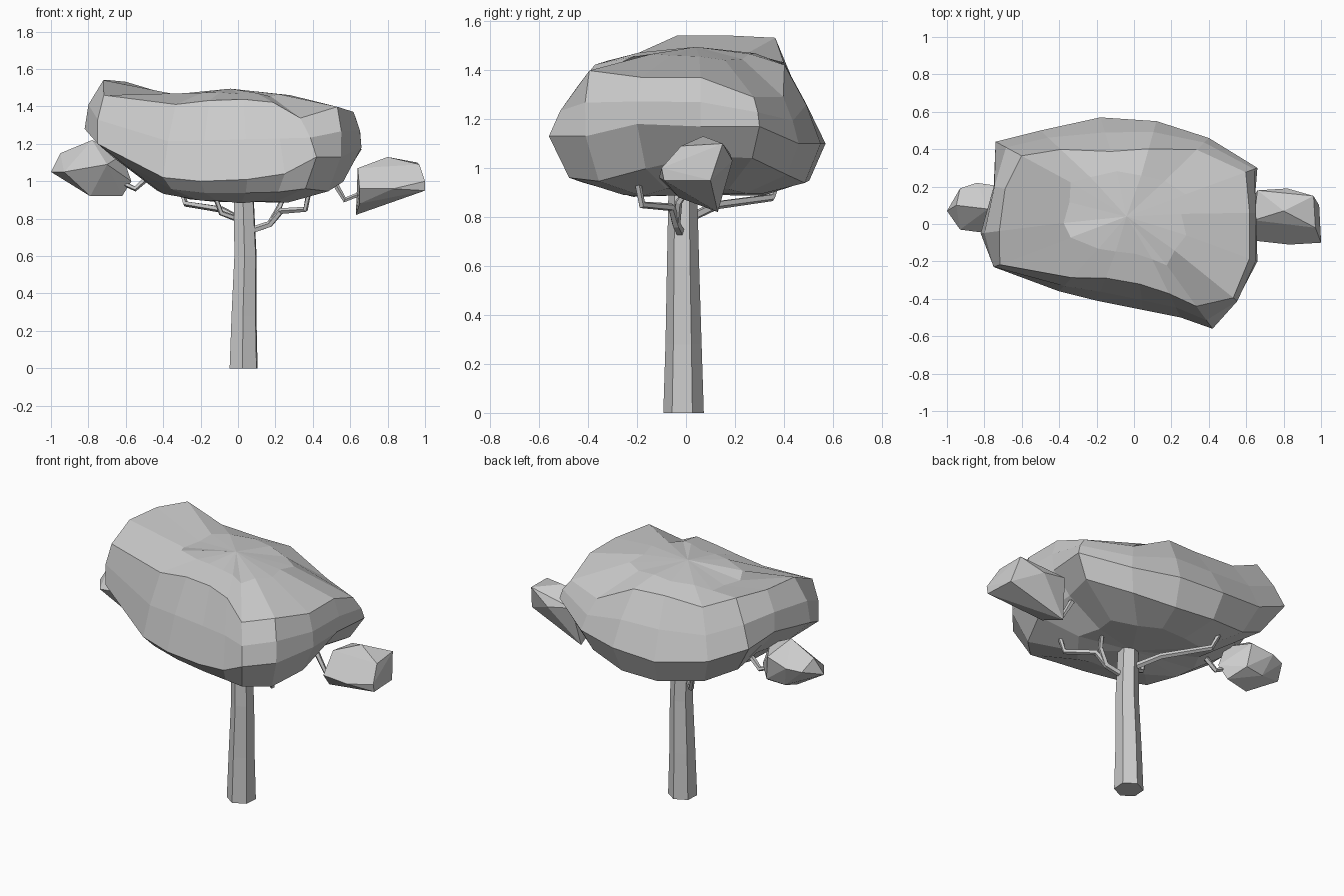
import bpy, bmesh, math, random
from mathutils import Vector
random.seed(4)


def add_object(name, bm):
    bmesh.ops.recalc_face_normals(bm, faces=bm.faces)
    me = bpy.data.meshes.new(name)
    bm.to_mesh(me)
    bm.free()
    ob = bpy.data.objects.new(name, me)
    bpy.context.collection.objects.link(ob)
    return ob


def loft(name, rings, tips=(None, None)):
    """Skin a stack of equal rings; close the ends with a tip point or a flat cap."""
    bm = bmesh.new()
    vr = [[bm.verts.new(p) for p in r] for r in rings]
    n = len(rings[0])
    for a, b in zip(vr, vr[1:]):
        for i in range(n):
            j = (i + 1) % n
            bm.faces.new((a[i], a[j], b[j], b[i]))
    for ring, tip in zip((vr[0], vr[-1]), tips):
        if tip is None:
            bm.faces.new(ring)
        else:
            t = bm.verts.new(tip)
            for i in range(n):
                bm.faces.new((ring[i], ring[(i + 1) % n], t))
    return add_object(name, bm)


def hull(name, pts):
    bm = bmesh.new()
    for p in pts:
        bm.verts.new(p)
    bmesh.ops.convex_hull(bm, input=bm.verts)
    bmesh.ops.dissolve_limit(bm, angle_limit=math.radians(6), verts=bm.verts, edges=bm.edges)
    return add_object(name, bm)


def branch(name, pts, r=0.015):
    rings = []
    pts = [Vector(p) for p in pts]
    for i, p in enumerate(pts):
        d = (pts[min(i + 1, len(pts) - 1)] - pts[max(i - 1, 0)]).normalized()
        u = d.cross(Vector((0.3, 1, 0.1))).normalized()
        v = d.cross(u)
        rr = r * (1.15 - 0.3 * i / (len(pts) - 1))
        rings.append([p + rr * (u * math.cos(k * math.tau / 5) + v * math.sin(k * math.tau / 5))
                      for k in range(5)])
    loft(name, rings)


# Trunk: tapered, slightly bent six-sided column (x, y, z, radius)
trunk = []
for x, y, z, r in [(0.03, -0.01, 0, 0.083), (0.032, -0.01, 0.28, 0.074),
                   (0.040, -0.012, 0.6, 0.066), (0.03, -0.013, 0.95, 0.058)]:
    trunk.append([(x + r * math.cos(a + 0.45), y + r * math.sin(a + 0.45), z)
                  for a in (k * math.tau / 6 for k in range(6))])
loft("trunk", trunk)

# Main crown: widest outline x, y; its height; upper edge height; lower edge height;
# inward scale of the upper edge
outline = [
    (0.64, 0.06, 1.17, 1.37, 1.05, 0.96), (0.66, 0.30, 1.17, 1.29, 1.04, 0.90),
    (0.40, 0.46, 1.10, 1.29, 0.97, 0.84), (0.12, 0.55, 1.10, 1.42, 0.94, 0.70),
    (-0.18, 0.57, 1.10, 1.43, 0.95, 0.65), (-0.50, 0.50, 1.16, 1.43, 1.00, 0.78),
    (-0.74, 0.44, 1.28, 1.53, 1.10, 0.80), (-0.75, 0.20, 1.30, 1.54, 1.12, 0.92),
    (-0.82, -0.05, 1.28, 1.54, 1.13, 0.87), (-0.75, -0.23, 1.20, 1.46, 1.10, 0.95),
    (-0.40, -0.36, 1.02, 1.41, 0.96, 0.82), (-0.20, -0.41, 1.00, 1.43, 0.94, 0.74),
    (0.05, -0.46, 1.01, 1.44, 0.94, 0.72), (0.25, -0.50, 1.04, 1.42, 0.94, 0.76),
    (0.42, -0.56, 1.13, 1.34, 0.96, 0.80), (0.55, -0.41, 1.13, 1.40, 0.95, 0.96),
    (0.66, -0.20, 1.18, 1.37, 1.00, 0.93)]
cx, cy = -0.02, 0.05


def crown_ring(scale, height, jitter):
    ring = []
    for x, y, zm, zt, zb, u in outline:
        s = scale(u, zb) + random.uniform(-jitter, jitter)
        ring.append((cx + (x - cx) * s, cy + (y - cy) * s, height(zm, zt, zb)
                     + random.uniform(-jitter, jitter) * 0.3))
    return ring


loft("crown", [
    crown_ring(lambda u, b: 0.5, lambda m, t, b: 0.89 + (b - 0.94) * 0.3, 0.03),
    crown_ring(lambda u, b: 0.87 if b < 1.05 else 0.82, lambda m, t, b: b, 0.015),
    crown_ring(lambda u, b: 1.0, lambda m, t, b: m, 0.0),
    crown_ring(lambda u, b: 0.53 + 0.5 * u, lambda m, t, b: m * 0.5 + t * 0.5, 0.01),
    crown_ring(lambda u, b: u, lambda m, t, b: t, 0.008),
    crown_ring(lambda u, b: 0.43, lambda m, t, b: 1.475 - abs(t - 1.43) * 0.25, 0.02)],
    tips=((0.03, 0.02, 0.89), (-0.04, 0.04, 1.495)))

# Small side leaf clumps
hull("leaf_clump_right", [
    (0.64, 0.02, 1.07), (0.66, 0.18, 1.06), (0.80, 0.07, 1.13), (0.82, 0.19, 1.03),
    (0.96, 0.15, 1.10), (0.97, -0.02, 1.09), (1.00, -0.10, 1.00), (1.00, -0.09, 0.95),
    (0.99, 0.10, 0.95), (0.83, -0.11, 0.96), (0.83, 0.08, 0.92), (0.65, -0.09, 0.96),
    (0.63, 0.13, 0.82), (0.65, -0.03, 0.88)])
hull("leaf_clump_left", [
    (-1.00, 0.07, 1.05), (-0.95, 0.10, 1.15), (-0.93, 0.19, 1.09), (-0.84, 0.22, 1.10),
    (-0.93, -0.03, 1.05), (-0.78, 0.08, 1.22), (-0.70, 0.20, 1.13), (-0.70, -0.06, 1.09),
    (-0.62, 0.06, 1.14), (-0.57, 0.06, 1.00), (-0.62, 0.08, 0.92), (-0.79, 0.04, 0.92),
    (-0.80, 0.17, 0.97), (-0.68, 0.18, 0.98)])

# Branches beneath the crown
branch("branch_right", [(0.05, -0.02, 0.73), (0.17, -0.04, 0.77), (0.23, -0.06, 0.84),
                        (0.36, -0.18, 0.85), (0.38, -0.20, 0.95)], 0.017)
branch("branch_right_fork", [(0.17, -0.04, 0.77), (0.22, -0.03, 0.86), (0.25, 0.02, 0.93)])
branch("branch_left", [(0.02, 0.0, 0.79), (-0.09, 0.13, 0.85), (-0.28, 0.35, 0.88),
                       (-0.31, 0.38, 0.97)], 0.017)
branch("branch_left_fork", [(0.02, -0.01, 0.79), (-0.09, -0.04, 0.83), (-0.13, -0.06, 0.94)])
branch("clump_stem_right", [(0.50, 0.05, 1.02), (0.57, 0.05, 0.90), (0.70, 0.06, 0.95)])
branch("clump_stem_left", [(-0.46, 0.05, 1.04), (-0.55, 0.06, 0.96), (-0.66, 0.07, 1.01)])
